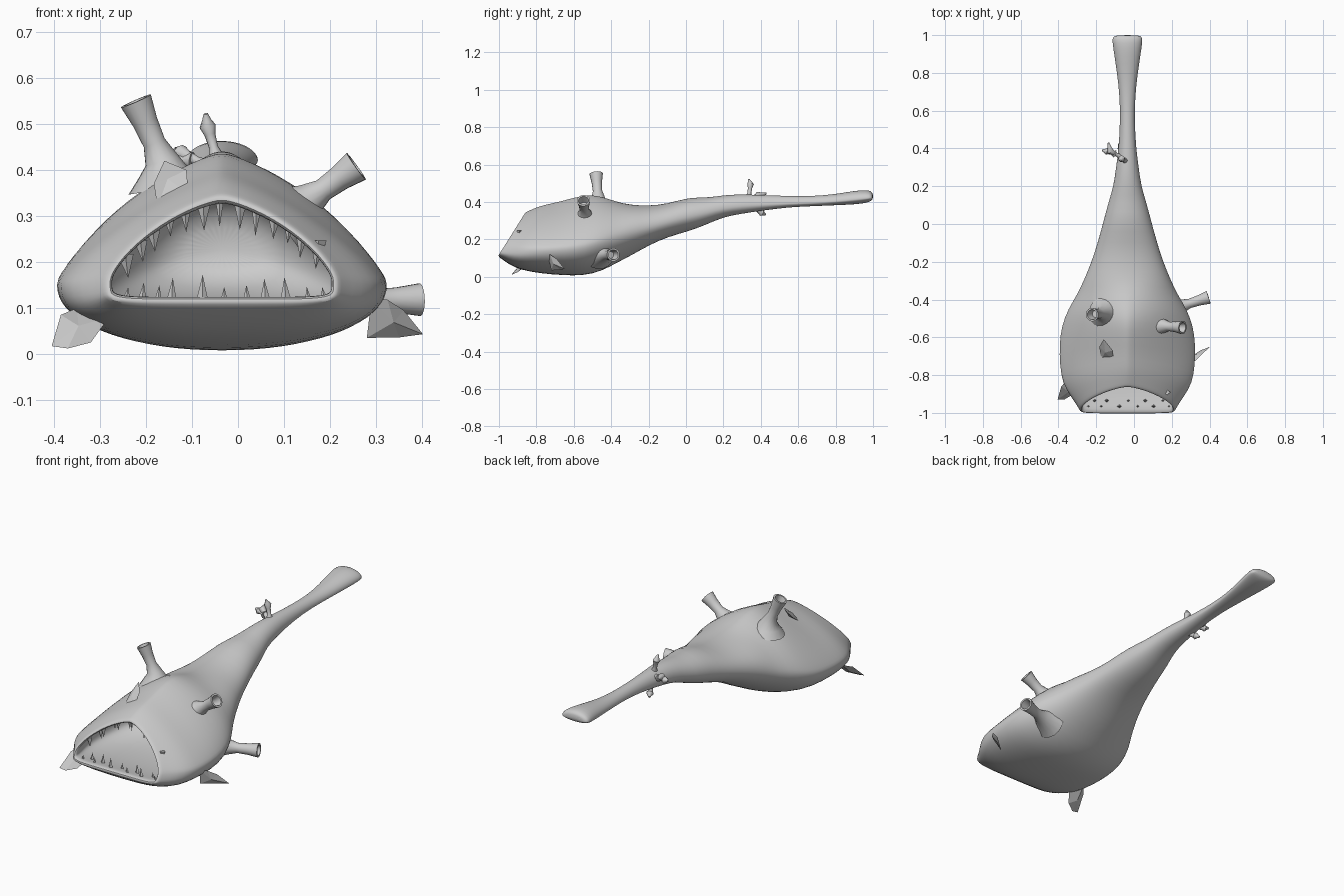
import bpy, bmesh, math
from mathutils import Vector

CX = -0.035   # centre line of the body
grey = bpy.data.materials.new("grey skin")
grey.diffuse_color = (0.6, 0.6, 0.6, 1)


def finish(name, bm, angle=40, subdiv=0):
    bmesh.ops.recalc_face_normals(bm, faces=bm.faces)
    me = bpy.data.meshes.new(name)
    bm.to_mesh(me)
    bm.free()
    me.materials.append(grey)
    ob = bpy.data.objects.new(name, me)
    bpy.context.collection.objects.link(ob)
    if subdiv:
        m = ob.modifiers.new("smooth", 'SUBSURF')
        m.levels = m.render_levels = subdiv
    if angle:
        bpy.ops.object.select_all(action='DESELECT')
        ob.select_set(True)
        bpy.context.view_layer.objects.active = ob
        bpy.ops.object.shade_smooth_by_angle(angle=math.radians(angle))
    return ob


def loft(bm, rings):
    """Skin a list of point rings and close both ends."""
    loops = [[bm.verts.new(p) for p in r] for r in rings]
    n = len(loops[0])
    for a, b in zip(loops, loops[1:]):
        for i in range(n):
            bm.faces.new((a[i], a[(i + 1) % n], b[(i + 1) % n], b[i]))
    bm.faces.new(loops[0])
    bm.faces.new(loops[-1])


def section(yb, yt, w, zb, zt, zw, eu, el, n=36):
    """Body section: slanted in y, separate upper and lower roundness."""
    pts = []
    for i in range(n):
        a = 2 * math.pi * i / n
        c, s = math.cos(a), math.sin(a)
        e = eu if s >= 0 else el
        x = CX + w * math.copysign(abs(c) ** e, c)
        z = zw + (zt - zw if s >= 0 else zw - zb) * math.copysign(abs(s) ** e, s)
        t = (z - zb) / (zt - zb)
        pts.append((x, yb + (yt - yb) * t, z))
    return pts


def tube(name, path, radii, sides=14):
    """Round tube of changing radius along a path."""
    path = [Vector(p) for p in path]
    rings = []
    for i, p in enumerate(path):
        d = path[min(i + 1, len(path) - 1)] - path[max(i - 1, 0)]
        if i and (path[i] - path[i - 1]).dot(path[-1] - path[0]) < 0 or d.length < 1e-5:
            d = path[1] - path[0]
        if d.dot(path[2] - path[0]) < 0:
            d = -d
        d.normalize()
        u = d.cross(Vector((0.1, 1, 0.2))).normalized()
        v = d.cross(u)
        rings.append([p + radii[i] * (u * math.cos(2 * math.pi * k / sides)
                                      + v * math.sin(2 * math.pi * k / sides))
                      for k in range(sides)])
    bm = bmesh.new()
    loft(bm, rings)
    return finish(name, bm)


# body with hollow mouth: inside of the mouth first, then lip, then outer skin
rows = [
    (-0.42, -0.42, 0.08, 0.19, 0.27, 0.22, 1, 1),
    (-0.46, -0.45, 0.15, 0.14, 0.34, 0.20, 1, 0.9),
    (-0.62, -0.57, 0.24, 0.10, 0.36, 0.17, 1.2, 0.7),
    (-0.82, -0.71, 0.28, 0.10, 0.35, 0.16, 1.35, 0.5),
    (-0.94, -0.82, 0.250, 0.115, 0.335, 0.16, 1.4, 0.35),
    (-0.985, -0.852, 0.236, 0.127, 0.325, 0.16, 1.4, 0.3),
    (-1.003, -0.865, 0.243, 0.120, 0.335, 0.16, 1.4, 0.3),
    (-1.003, -0.858, 0.255, 0.108, 0.347, 0.16, 1.4, 0.35),
    (-0.985, -0.840, 0.266, 0.095, 0.354, 0.16, 1.42, 0.45),
    (-0.94, -0.80, 0.305, 0.062, 0.372, 0.155, 1.5, 0.65),
    (-0.88, -0.75, 0.345, 0.036, 0.388, 0.15, 1.55, 0.8),
    (-0.78, -0.68, 0.360, 0.018, 0.402, 0.15, 1.6, 0.9),
    (-0.66, -0.60, 0.362, 0.008, 0.425, 0.155, 1.55, 0.92),
    (-0.55, -0.52, 0.350, 0.005, 0.442, 0.165, 1.5, 0.95),
    (-0.45, -0.45, 0.315, 0.030, 0.430, 0.19, 1.35, 1),
    (-0.37, -0.37, 0.265, 0.075, 0.402, 0.21, 1.2, 1),
]
# rear part: y, half width, bottom, top
for y, w, zb, zt in [(-0.30, .232, .11, .385), (-0.20, .190, .168, .38), (-0.10, .158, .213, .390),
                     (0.02, .125, .245, .427), (0.11, .102, .28, .422), (0.20, .073, .32, .437),
                     (0.30, .060, .338, .442), (0.40, .046, .353, .437), (0.55, .038, .373, .432),
                     (0.68, .041, .378, .431), (0.80, .055, .383, .442), (0.90, .070, .387, .460),
                     (0.965, .080, .395, .465), (0.99, .078, .405, .458), (1.0, .062, .418, .445)]:
    rows.append((y, y, w, zb, zt, (zb + zt) / 2 - 0.01, 1, 1))
bm = bmesh.new()
loft(bm, [section(*r) for r in rows])
finish("body", bm, 60, 1)

# three hollow stalks with flared roots
stalks = {
    "upper_left_stalk": ((-0.155, -0.47, 0.36), (-0.165, -0.47, 0.42), (-0.222, -0.48, 0.55)),
    "upper_right_stalk": ((0.09, -0.54, 0.29), (0.155, -0.54, 0.335), (0.257, -0.548, 0.408)),
    "side_stalk": ((0.18, -0.46, 0.125), (0.25, -0.435, 0.115), (0.395, -0.388, 0.118)),
}
for name, (a, b, c) in stalks.items():
    a, b, c = Vector(a), Vector(b), Vector(c)
    inner = c.lerp(b, 0.35)
    path = [a, a.lerp(b, 0.5), b, b.lerp(c, 0.3), b.lerp(c, 0.65), c,
            c + (c - b) * 0.002, inner]
    tube(name, path, [0.085, 0.058, 0.038, 0.025, 0.028, 0.036, 0.027, 0.019], 16)

# small bulbs with pointed ends near the tail
bulbs = {
    "top_bulb": ((-0.045, 0.335, 0.42), (-0.066, 0.345, 0.495), (-0.070, 0.335, 0.522)),
    "side_bulb": ((-0.06, 0.35, 0.405), (-0.125, 0.385, 0.437), (-0.135, 0.43, 0.445)),
    "outer_bulb": ((-0.10, 0.37, 0.42), (-0.145, 0.385, 0.425), (-0.168, 0.39, 0.43)),
    "lower_bulb": ((-0.05, 0.36, 0.37), (-0.07, 0.405, 0.342), (-0.08, 0.425, 0.332)),
}
for name, (a, b, c) in bulbs.items():
    a, b, c = Vector(a), Vector(b), Vector(c)
    path = [a, a.lerp(b, 0.4), a.lerp(b, 0.75), b, b.lerp(c, 0.5), c]
    tube(name, path, [0.02, 0.010, 0.012, 0.018, 0.010, 0.005], 10)

# thin blade fins
fins = {
    "left_fin": [(-0.35, -0.82, 0.10), (-0.385, -0.86, 0.085), (-0.405, -0.93, 0.017),
                 (-0.37, -0.93, 0.012), (-0.32, -0.90, 0.025), (-0.28, -0.85, 0.08)],
    "right_fin": [(0.29, -0.74, 0.12), (0.325, -0.725, 0.118), (0.36, -0.69, 0.095),
                  (0.402, -0.65, 0.043), (0.35, -0.67, 0.036), (0.28, -0.72, 0.035)],
    "back_fin": [(-0.175, -0.72, 0.32), (-0.183, -0.65, 0.37), (-0.16, -0.61, 0.42),
                 (-0.112, -0.67, 0.40), (-0.108, -0.72, 0.35)],
}
for name, pts in fins.items():
    pts = [Vector(p) for p in pts]
    mid = sum(pts, Vector()) / len(pts)
    nrm = (pts[1] - pts[0]).cross(pts[3] - pts[0]).normalized() * 0.012
    bm = bmesh.new()
    vs = [bm.verts.new(p) for p in pts]
    for side in (nrm, -nrm):
        tip = bm.verts.new(mid + side)
        for i in range(len(vs)):
            bm.faces.new((vs[i], vs[(i + 1) % len(vs)], tip))
    finish(name, bm, 0)

# teeth: x, root height, tip height, half width
upper = [(-.245, .205, .165, .018), (-.212, .235, .200, .015), (-.185, .258, .222, .016),
         (-.150, .285, .255, .012), (-.115, .300, .265, .012), (-.075, .318, .268, .016),
         (-.040, .315, .277, .008), (.005, .318, .270, .014), (.040, .302, .256, .010),
         (.080, .290, .250, .015), (.112, .272, .240, .012), (.140, .258, .208, .016),
         (.175, .235, .185, .018)]
lower = [(-.245, .115, .145, .013), (-.210, .115, .155, .013), (-.175, .115, .150, .011),
         (-.145, .115, .165, .014), (-.078, .115, .172, .016), (-.030, .115, .146, .011),
         (.020, .115, .150, .012), (.060, .115, .163, .014), (.105, .115, .167, .015),
         (.155, .115, .146, .011), (.190, .115, .145, .013)]
for name, teeth in (("upper_teeth", upper), ("lower_teeth", lower)):
    bm = bmesh.new()
    for i, (x, z0, z1, w) in enumerate(teeth):
        y = -0.965 + (z0 - 0.115) * 0.62 + 0.03 * (i % 2)
        z0 += 0.012 * (1 if z0 > z1 else -1)
        base = [bm.verts.new((x + w * dx, y + w * dy, z0))
                for dx, dy in ((-1, 0), (0, -0.8), (1, 0), (0, 0.8))]
        tip = bm.verts.new((x + (CX - x) * 0.03, y, z1))
        bm.faces.new(base)
        for k in range(4):
            bm.faces.new((base[k], base[(k + 1) % 4], tip))
    finish(name, bm, 0)
